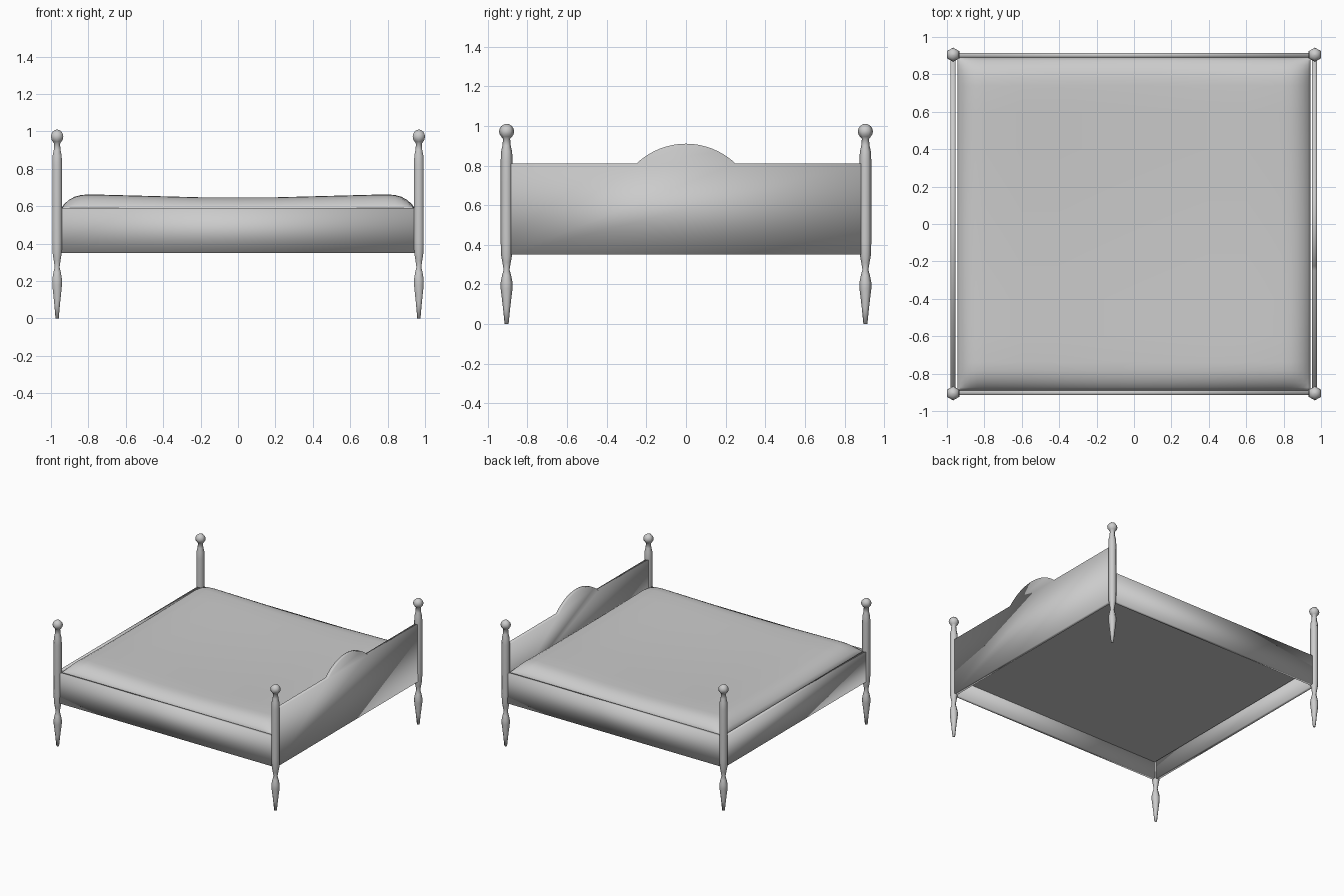
import bpy, bmesh, math

if "Cube" in bpy.data.objects:
    bpy.data.objects.remove(bpy.data.objects["Cube"])

PX, PY = 0.967, 0.905      # post centres


def add_object(name, bm, smooth=True):
    bmesh.ops.recalc_face_normals(bm, faces=bm.faces)
    me = bpy.data.meshes.new(name)
    bm.to_mesh(me)
    bm.free()
    for p in me.polygons:
        p.use_smooth = smooth
    ob = bpy.data.objects.new(name, me)
    bpy.context.collection.objects.link(ob)
    return ob


def lathe(name, profile, x, y, sides=6):
    bm = bmesh.new()
    rings = []
    for r, z in profile:
        ring = []
        for i in range(sides):
            a = math.pi / 2 + 2 * math.pi * i / sides
            ring.append(bm.verts.new((x + r * math.cos(a), y + r * math.sin(a), z)))
        rings.append(ring)
    for a, b in zip(rings, rings[1:]):
        for i in range(sides):
            j = (i + 1) % sides
            bm.faces.new((a[i], a[j], b[j], b[i]))
    bm.faces.new(rings[0])
    bm.faces.new(rings[-1])
    return add_object(name, bm)


def panel(name, outline, place, thickness):
    """Extrude a (u, z) outline; place(u, w, z) gives the position."""
    bm = bmesh.new()
    front = [bm.verts.new(place(u, -thickness / 2, z)) for u, z in outline]
    back = [bm.verts.new(place(u, thickness / 2, z)) for u, z in outline]
    bm.faces.new(front)
    bm.faces.new(back[::-1])
    n = len(outline)
    for i in range(n):
        j = (i + 1) % n
        bm.faces.new((front[i], front[j], back[j], back[i]))
    return add_object(name, bm)


# Turned corner posts: pointed foot, waist, shaft, neck and ball finial
post = [(0.010, 0.0), (0.018, 0.08), (0.030, 0.18), (0.030, 0.21), (0.023, 0.245),
        (0.015, 0.275), (0.021, 0.31), (0.028, 0.35), (0.030, 0.42), (0.030, 0.82),
        (0.028, 0.87), (0.021, 0.90), (0.018, 0.935)]
for i in range(2, 9):
    a = -math.pi / 2 + math.pi * i / 8
    post.append((max(0.038 * math.cos(a), 0.001), 0.972 + 0.038 * math.sin(a)))
for sx, end in ((1, "head"), (-1, "foot")):
    for sy, side in ((-1, "front"), (1, "back")):
        lathe(f"{end}_post_{side}", post, sx * PX, sy * PY)

# Side rails
rail = [(-PX + 0.01, 0.35), (PX - 0.01, 0.35), (PX - 0.01, 0.59), (-PX + 0.01, 0.59)]
for s, name in ((-1, "front_rail"), (1, "back_rail")):
    panel(name, rail, lambda u, w, z, s=s: (u, s * 0.902 + w, z), 0.027)

# Low footboard
E = PY - 0.01
panel("footboard", [(-E, 0.35), (E, 0.35), (E, 0.59), (-E, 0.59)],
      lambda u, w, z: (-PX + w, u, z), 0.027)

# Headboard with a round arch
half, rise = 0.25, 0.10
R = (half ** 2 + rise ** 2) / (2 * rise)
span = math.asin(half / R)
arch = []
for i in range(17):
    a = span * (1 - i / 8)
    arch.append((R * math.sin(a), 0.81 + rise - R + R * math.cos(a)))
panel("headboard", [(-E, 0.35), (E, 0.35), (E, 0.81)] + arch + [(-E, 0.81)],
      lambda u, w, z: (PX - 0.002 + w, u, z), 0.027)

# Mattress: rounded rim, slightly sagging centre
MX, MY, BOTTOM = 0.944, 0.889, 0.485
rim = [(0, 0), (0.015, 0.3), (0.04, 0.6), (0.07, 0.82), (0.105, 0.95), (0.15, 1.0)]


def edge(d):
    for (d0, v0), (d1, v1) in zip(rim, rim[1:]):
        if d <= d1:
            return v0 + (v1 - v0) * (d - d0) / (d1 - d0)
    return 1.0


def lift(t):
    return min(max((abs(t) - 0.2) / 0.6, 0), 1)


def stations(m):
    pos = [0.0, 0.2, 0.4, 0.6] + [m - d for d, v in rim[::-1]]
    return [-p for p in pos[:0:-1]] + pos


xs, ys = stations(MX), stations(MY)
bm = bmesh.new()
grid = []
for x in xs:
    row = []
    for y in ys:
        h = 0.046 + 0.016 * lift(x) + 0.013 * lift(y)
        z = 0.59 + h * edge(MX - abs(x)) * edge(MY - abs(y))
        row.append(bm.verts.new((x, y, z)))
    grid.append(row)
for a, b in zip(grid, grid[1:]):
    for j in range(len(ys) - 1):
        bm.faces.new((a[j], b[j], b[j + 1], a[j + 1]))
# Mattress sides and underside
border = [e for e in bm.edges if e.is_boundary]
ret = bmesh.ops.extrude_edge_only(bm, edges=border)["geom"]
for v in ret:
    if isinstance(v, bmesh.types.BMVert):
        v.co.z = BOTTOM
low = [e for e in bm.edges if e.is_boundary]
bmesh.ops.contextual_create(bm, geom=low)
mattress = add_object("mattress", bm)
bpy.context.view_layer.objects.active = mattress
mattress.select_set(True)
bpy.ops.object.shade_smooth_by_angle(angle=math.radians(60))
